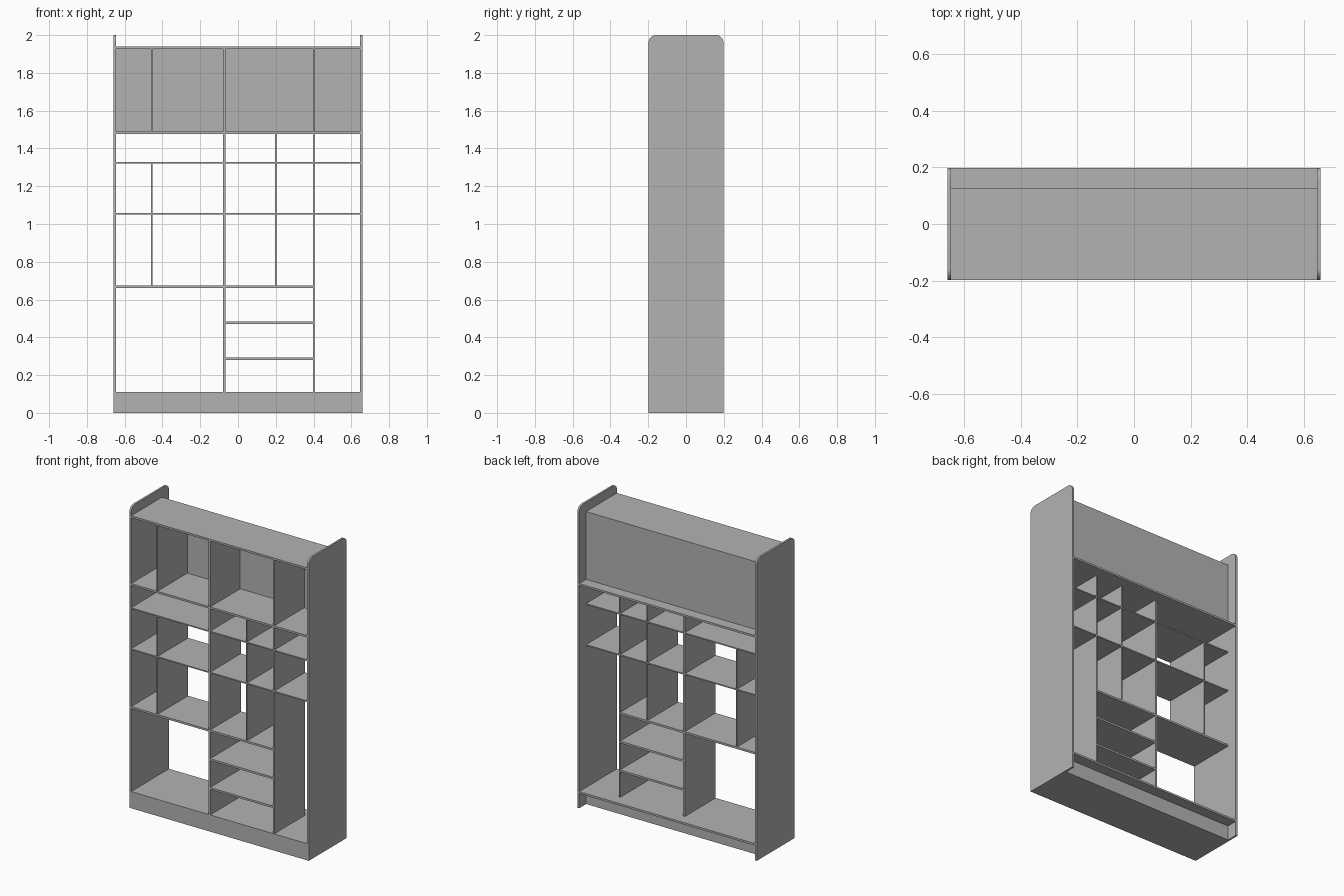
import bpy
import bmesh
import math

cube = bpy.data.objects.get("Cube")
if cube:
    bpy.data.objects.remove(cube, do_unlink=True)

mat = bpy.data.materials.new("board_grey")
mat.use_nodes = True
GREY = (0.45, 0.45, 0.45, 1)
mat.diffuse_color = GREY
mat.node_tree.nodes["Principled BSDF"].inputs["Base Color"].default_value = GREY

HALF_W = 0.658     # outer half width
THICK = 0.013      # main boards
THIN = 0.008       # light boards
IN = HALF_W - THICK
FRONT, BACK = -0.198, 0.198
INNER_BACK = 0.125  # rear of the inner boards


def finish(name, bm):
    bmesh.ops.recalc_face_normals(bm, faces=bm.faces)
    mesh = bpy.data.meshes.new(name)
    bm.to_mesh(mesh)
    bm.free()
    mesh.materials.append(mat)
    obj = bpy.data.objects.new(name, mesh)
    bpy.context.collection.objects.link(obj)
    return obj


def box(name, x0, x1, y0, y1, z0, z1):
    bm = bmesh.new()
    bmesh.ops.create_cube(bm, size=1)
    for v in bm.verts:
        v.co.x = x1 if v.co.x > 0 else x0
        v.co.y = y1 if v.co.y > 0 else y0
        v.co.z = z1 if v.co.z > 0 else z0
    return finish(name, bm)


def shelf(name, x0, x1, z, t=THICK, back=INNER_BACK):
    return box(name, x0, x1, FRONT, back, z - t / 2, z + t / 2)


def divider(name, x, z0, z1, t=THIN):
    return box(name, x - t / 2, x + t / 2, FRONT + 0.001, INNER_BACK - 0.001, z0, z1)


def side_panel(name, x0, radius=0.04, steps=8):
    # Tall board with both top corners rounded
    outline = [(FRONT, 0), (BACK, 0)]
    for cy, start in ((BACK - radius, 0), (FRONT + radius, 90)):
        for i in range(steps + 1):
            a = math.radians(start + 90 * i / steps)
            outline.append((cy + radius * math.cos(a), 2 - radius + radius * math.sin(a)))
    bm = bmesh.new()
    face = bm.faces.new([bm.verts.new((x0, y, z)) for y, z in outline])
    ext = bmesh.ops.extrude_face_region(bm, geom=[face])
    for v in ext["geom"]:
        if isinstance(v, bmesh.types.BMVert):
            v.co.x += THICK
    obj = finish(name, bm)
    bpy.ops.object.select_all(action="DESELECT")
    obj.select_set(True)
    bpy.context.view_layer.objects.active = obj
    bpy.ops.object.shade_smooth_by_angle(angle=math.radians(30))


# Outer frame
side_panel("left_side", IN)
side_panel("right_side", -HALF_W)
box("plinth", -IN, IN, FRONT, INNER_BACK, 0, 0.098)

# Main levels: the bottom and cabinet floor boards reach the rear edge
BOTTOM, LOW, CABINET, TOP = 0.104, 0.667, 1.483, 1.932
shelf("bottom_board", -IN, IN, BOTTOM, back=BACK)
shelf("cabinet_floor", -IN, IN, CABINET, back=BACK)
shelf("top_board", -IN, IN, TOP)
box("cabinet_back", -IN, IN, INNER_BACK - 0.008, INNER_BACK, CABINET, TOP)

# Inner shelves
MID, RIGHT = -0.072, 0.4
shelf("upper_shelf", -IN, IN, 1.325, THIN)
shelf("middle_shelf", -IN, IN, 1.053, THIN)
shelf("low_shelf", -IN, RIGHT, LOW)
for i, z in enumerate((0.477, 0.286)):
    shelf(f"small_shelf_{i + 1}", MID, RIGHT, z)

# Upright dividers
divider("main_divider", MID, BOTTOM, TOP, THICK)
divider("left_column_divider", RIGHT, BOTTOM, TOP)
divider("center_divider", 0.2, LOW, CABINET)
divider("right_low_divider", -0.457, LOW, 1.325)
divider("right_cabinet_divider", -0.457, CABINET, TOP)
